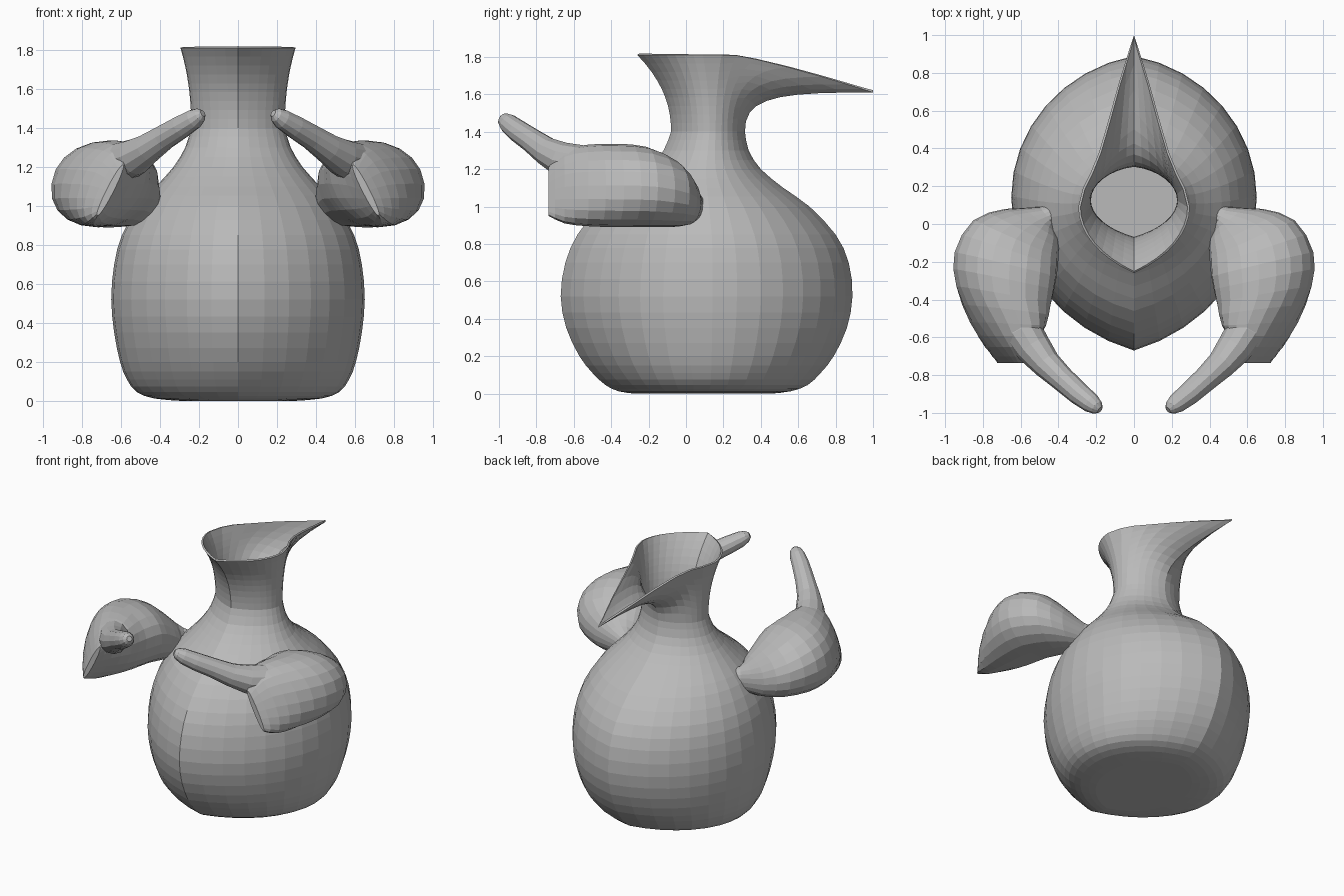
import bpy, bmesh, math
from mathutils import Vector

if "Cube" in bpy.data.objects:
    bpy.data.objects.remove(bpy.data.objects["Cube"])

clay = bpy.data.materials.new("grey clay")
clay.diffuse_color = (0.49, 0.49, 0.49, 1)
clay.use_nodes = True
clay.node_tree.nodes["Principled BSDF"].inputs["Base Color"].default_value = clay.diffuse_color


def loft(name, rings, cap_start=True, cap_end=True):
    """Skin a list of closed rings with quads."""
    bm = bmesh.new()
    vs = [[bm.verts.new(p) for p in r] for r in rings]
    n = len(rings[0])
    for a, b in zip(vs, vs[1:]):
        for i in range(n):
            j = (i + 1) % n
            bm.faces.new((a[i], a[j], b[j], b[i]))
    if cap_start:
        bm.faces.new(vs[0][::-1])
    if cap_end:
        bm.faces.new(vs[-1])
    if cap_start and cap_end:
        bmesh.ops.recalc_face_normals(bm, faces=bm.faces)
    me = bpy.data.meshes.new(name)
    bm.to_mesh(me)
    bm.free()
    me.materials.append(clay)
    ob = bpy.data.objects.new(name, me)
    bpy.context.collection.objects.link(ob)
    return ob


def catmull(rows, sub):
    """Smoothly resample rows of numbers."""
    out = []
    for i in range(len(rows) - 1):
        p = [rows[max(0, min(len(rows) - 1, i + k))] for k in (-1, 0, 1, 2)]
        for s in range(sub):
            t = s / sub
            out.append([0.5 * (2 * b + (c - a) * t + (2 * a - 5 * b + 4 * c - d) * t * t
                               + (3 * b - a - 3 * c + d) * t ** 3) for a, b, c, d in zip(*p)])
    out.append(list(rows[-1]))
    return out


H = 8  # columns per quarter of the jug


def pointed_arc(deg, k):
    """Quarter oval that meets the centre line at a crease: (across, along)."""
    a = math.radians(deg)
    t = a + (math.pi / 2 - a) * k / H
    return (math.sin(t) - math.sin(a)) / (1 - math.sin(a)), math.cos(t) / math.cos(a)


def half_ring(yf, yb, w, front_deg):
    yc = yf + 0.52 * (yb - yf)
    pts = []
    for k in range(H + 1):
        x, v = pointed_arc(front_deg, k)
        pts.append((w * x, yc + (yf - yc) * v))
    for k in range(H - 1, -1, -1):
        x, v = pointed_arc(11, k)
        pts.append((w * x, yc + (yb - yc) * v))
    return pts


def full(half):
    return half + [(-x, y, z) for x, y, z in half[-2:0:-1]]


# Jug body: height, front y, back y, half width
profile = [(0, -0.28, 0.46, 0.30), (0.012, -0.36, 0.56, 0.43), (0.045, -0.43, 0.65, 0.52),
           (0.11, -0.50, 0.72, 0.57), (0.2, -0.57, 0.79, 0.605), (0.35, -0.64, 0.86, 0.635),
           (0.52, -0.67, 0.89, 0.65), (0.7, -0.645, 0.87, 0.635), (0.85, -0.58, 0.80, 0.595),
           (1.0, -0.46, 0.66, 0.51), (1.1, -0.33, 0.52, 0.42), (1.2, -0.21, 0.40, 0.33),
           (1.3, -0.12, 0.335, 0.27), (1.4, -0.08, 0.315, 0.24)]
rings = [full([(x, y, z) for x, y in half_ring(yf, yb, w, 18 + 10 * max(0, z - 1) / 0.4)])
         for z, yf, yb, w in catmull(profile, 2)]

# Flared lip with a long pointed spout at the back
spout = [(0.27, 0.19), (0.23, 0.27), (0.185, 0.38), (0.135, 0.55),
         (0.085, 0.73), (0.045, 0.86), (0.02, 0.94), (0, 1.0)]
lip = []
for k in range(H + 1):
    x, v = pointed_arc(38, k)
    lip.append((0.295 * x, 0.09 - 0.35 * v))
lip += spout
neck = half_ring(-0.08, 0.315, 0.24, 28)
STEPS = 9
for s in range(1, STEPS + 1):
    u = s / STEPS
    half = []
    for (x0, y0), (x1, y1) in zip(neck, lip):
        d = max(0, (y1 - 0.25) / 0.75)
        top = 1.81 - 0.2 * d ** 1.2
        f = u ** 2.2
        z = 1.4 + (top - 1.4) * (1 - (1 - u) ** (1 + 1.6 * min(1, d * 1.3)))
        half.append((x0 + (x1 - x0) * f, y0 + (y1 - y0) * f, z))
    rings.append(full(half))
jug = loft("jug_body", rings, cap_end=False)
wall = jug.modifiers.new("wall", 'SOLIDIFY')
wall.thickness = 0.012
wall.offset = -1


def mirror(ob):
    m = ob.modifiers.new("mirror", 'MIRROR')
    m.use_axis = (True, False, False)


# Mitten hands: inner x, y, outer x, y, low z, high z, lean
sections = [(0.30, 0.03, 0.36, 0.15, 0.90, 1.04, 0), (0.42, -0.01, 0.50, 0.09, 0.92, 1.08, 0),
            (0.40, -0.08, 0.68, 0.08, 0.90, 1.15, 0), (0.40, -0.18, 0.85, 0.02, 0.89, 1.25, 0),
            (0.41, -0.28, 0.95, -0.15, 0.89, 1.32, 0.1), (0.44, -0.42, 0.94, -0.33, 0.89, 1.335, 0.15),
            (0.48, -0.54, 0.855, -0.52, 0.895, 1.33, 0.3), (0.56, -0.65, 0.76, -0.65, 0.91, 1.30, 0.4),
            (0.635, -0.735, 0.675, -0.735, 0.95, 1.21, 0.5)]
hand_rings = []
for xi, yi, xo, yo, lo, hi, lean in catmull(sections, 2):
    ring = []
    for i in range(20):
        a = 2 * math.pi * i / 20
        c, s = math.cos(a), math.sin(a)
        # slightly squared oval
        c = math.copysign(abs(c) ** 0.93, c)
        s = math.copysign(abs(s) ** 0.93, s)
        dz = (hi - lo) / 2 * s
        ring.append(((xi + xo) / 2 + (xo - xi) / 2 * c - lean * dz,
                     (yi + yo) / 2 + (yo - yi) / 2 * c, (lo + hi) / 2 + dz))
    hand_rings.append(ring)
mirror(loft("hand", hand_rings))

# Thumbs: x, y, z, radius along the path
path = [(0.63, -0.45, 1.21, 0.09), (0.59, -0.57, 1.225, 0.105), (0.53, -0.66, 1.25, 0.095),
        (0.46, -0.745, 1.295, 0.077),
        (0.38, -0.82, 1.35, 0.066), (0.29, -0.90, 1.405, 0.06), (0.225, -0.95, 1.445, 0.052),
        (0.195, -0.973, 1.465, 0.038), (0.18, -0.984, 1.474, 0.018)]
thumb_rings = []
for i, (x, y, z, r) in enumerate(path):
    a, b = path[max(i - 1, 0)], path[min(i + 1, len(path) - 1)]
    d = (Vector(b[:3]) - Vector(a[:3])).normalized()
    side = d.cross(Vector((0, 0, 1))).normalized()
    up = side.cross(d)
    thumb_rings.append([Vector((x, y, z)) + r * (side * math.cos(t) + up * math.sin(t))
                        for t in (2 * math.pi * k / 12 for k in range(12))])
mirror(loft("thumb", thumb_rings))
